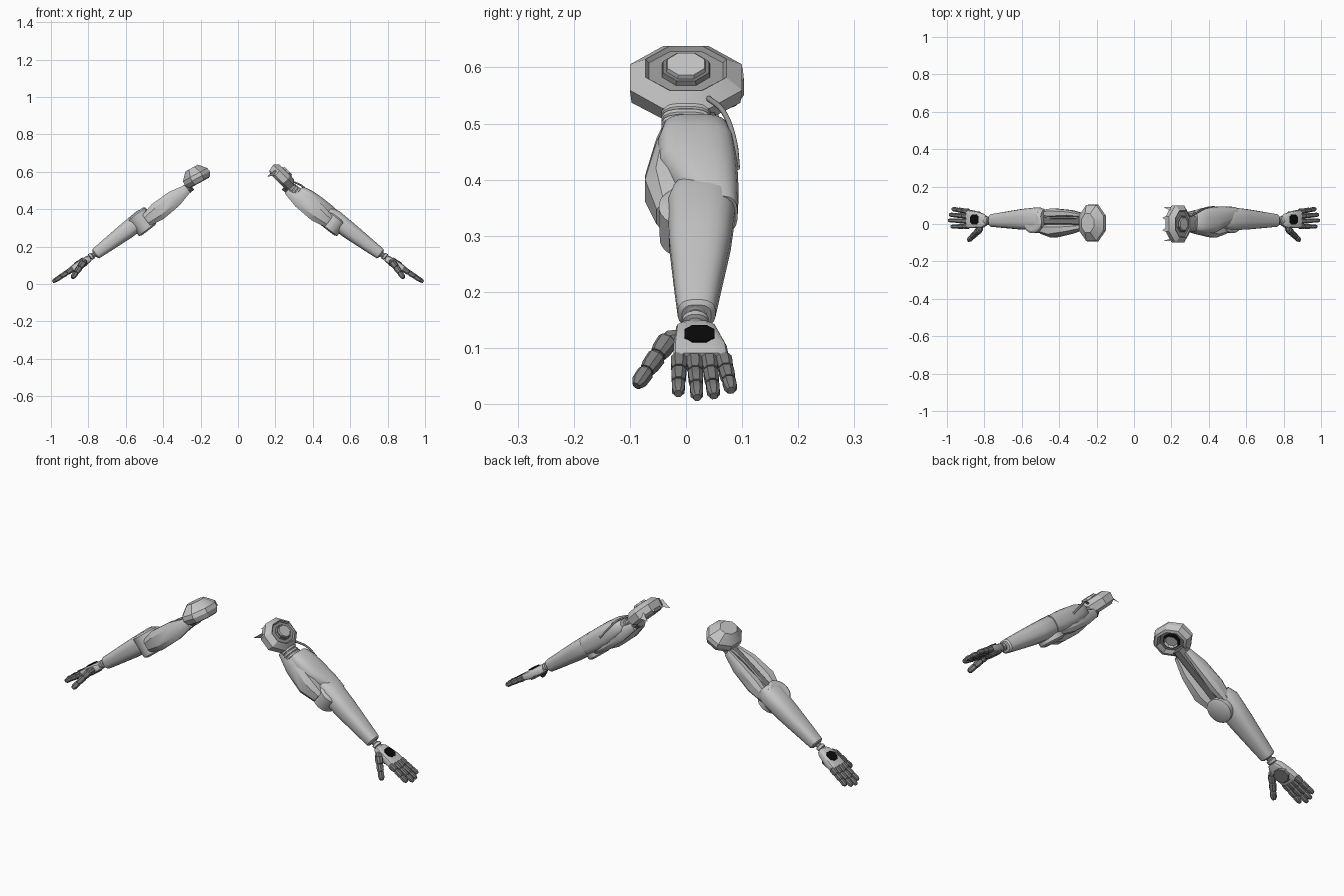
import bpy, bmesh, math
from mathutils import Vector

if "Cube" in bpy.data.objects:
    bpy.data.objects.remove(bpy.data.objects["Cube"])


def mat(name, g):
    m = bpy.data.materials.new(name)
    m.diffuse_color = (g, g, g, 1)
    m.use_nodes = True
    m.node_tree.nodes["Principled BSDF"].inputs["Base Color"].default_value = m.diffuse_color
    return m


MATS = [mat("light_grey", 0.56), mat("dark_grey", 0.2), mat("mid_grey", 0.3), mat("black", 0.003)]
LIGHT, DARK, MID, BLACK = range(4)
ARM = Vector((0.79, 0, -0.61))     # direction down the arm
OUT = Vector((0.61, 0, 0.79))      # outward face of the arm


def finish(name, bm):
    bmesh.ops.recalc_face_normals(bm, faces=bm.faces)
    me = bpy.data.meshes.new(name)
    bm.to_mesh(me)
    bm.free()
    for m in MATS:
        me.materials.append(m)
    ob = bpy.data.objects.new(name, me)
    bpy.context.collection.objects.link(ob)
    return ob


def loft(name, s, rings, d=ARM, up=OUT, n=8, p=1.0, m=LIGHT):
    """rings: (centre, half width, half depth); s mirrors in x; m: one colour or one per band."""
    d = Vector(d).normalized()
    side = up.cross(d).normalized()
    w = d.cross(side)
    k = 1 / math.cos(math.pi / n) if n == 8 else 1
    bm = bmesh.new()
    loops = []
    for c, hy, hw in rings:
        loop = []
        for i in range(n):
            a = 2 * math.pi * (i + 0.5) / n
            ca, sa = math.cos(a), math.sin(a)
            q = Vector(c) + side * (k * hy * math.copysign(abs(ca) ** p, ca)) \
                + w * (k * hw * math.copysign(abs(sa) ** p, sa))
            loop.append(bm.verts.new((s * q.x, q.y, q.z)))
        loops.append(loop)
    mats = m if isinstance(m, list) else [m] * (len(rings) + 1)
    bm.faces.new(loops[0]).material_index = mats[0]
    for j, (a, b) in enumerate(zip(loops, loops[1:])):
        for i in range(n):
            f = bm.faces.new((a[i], a[(i + 1) % n], b[(i + 1) % n], b[i]))
            f.material_index = mats[j + 1]
    bm.faces.new(loops[-1]).material_index = mats[-1]
    return finish(name, bm)


def along(c, d, rows):
    """Rings at offsets t along d from c."""
    d = Vector(d).normalized()
    return [(Vector(c) + d * t, hy, hw) for t, hy, hw in rows]


def digit(name, s, a, b, r, count=3):
    """Finger made of tapered segments."""
    a, b = Vector(a), Vector(b)
    d = b - a
    for i in range(count):
        q = r * (1 - 0.1 * i)
        e = 0.55 if i == count - 1 else 0.8
        rows = [(t, h * q, h * q * 1.05) for t, h in ((0, .75), (.15, 1), (.7, .95), (.98, e))]
        rows = [(t * d.length / count, x, y) for t, x, y in rows]
        loft(f"{name}_segment_{i + 1}", s, along(a + d * (i / count), d, rows), d, n=8, p=0.8, m=DARK)


def cable(name, s, pts, r):
    cu = bpy.data.curves.new(name, 'CURVE')
    cu.dimensions = '3D'
    cu.bevel_depth = r
    cu.bevel_resolution = 1
    cu.resolution_u = 6
    sp = cu.splines.new('BEZIER')
    sp.bezier_points.add(len(pts) - 1)
    for bp, (x, y, z) in zip(sp.bezier_points, pts):
        bp.co = (s * x, y, z)
        bp.handle_left_type = bp.handle_right_type = 'AUTO'
    cu.materials.append(MATS[MID])
    bpy.context.collection.objects.link(bpy.data.objects.new(name, cu))


for s, tag in ((1, "right"), (-1, "left")):
    # forearm sleeve
    loft(f"{tag}_forearm", s, [((.475, .025, .375), .05, .04), ((.51, .028, .352), .062, .05),
                               ((.60, .025, .282), .055, .046), ((.70, .021, .207), .042, .037),
                               ((.76, .019, .162), .034, .031), ((.765, .019, .158), .026, .024)],
         n=20, p=0.75)
    # wrist with ridged collars
    rows = [(0, .02, .018), (.012, .022, .02), (.016, .015, .014), (.024, .015, .014),
            (.028, .024, .02), (.04, .024, .02), (.044, .016, .014), (.065, .018, .015)]
    loft(f"{tag}_wrist", s, along((.755, .017, .166), (.79, 0, -.5), rows), n=16,
         m=[MID, LIGHT, MID, MID, MID, LIGHT, MID, MID, MID])
    # palm and its dark back plate
    hd = Vector((.84, 0, -.54))
    hn = Vector((.54, 0, .84))
    loft(f"{tag}_palm", s, [((.79, .017, .138), .024, .014), ((.805, .018, .130), .036, .02),
                            ((.86, .025, .096), .048, .021), ((.89, .027, .078), .05, .016)],
         d=hd, up=hn, n=16, p=0.5)
    pc = Vector((.842, .024, .107)) + hn * .0185
    loft(f"{tag}_palm_plate", s, along(pc, hn, [(0, .026, .026), (.005, .026, .026)]),
         d=hn, up=hd, n=8, p=0.8, m=BLACK)
    loft(f"{tag}_palm_pad", s, along((.845, .024, .104), -hn, [(.012, .042, .04), (.024, .036, .032)]),
         d=-hn, up=hd, n=8, m=DARK)
    # fingers and thumb
    for i, (y0, y1, x, z) in enumerate(((-.012, -.014, .978, .018), (.015, .02, .992, .011),
                                        (.041, .05, .987, .014), (.066, .081, .973, .024))):
        digit(f"{tag}_finger_{i + 1}", s, (.882, y0, .082), (x, y1, z), .0145)
    loft(f"{tag}_thumb_root", s, along((.822, -.01, .118), (.2, -1, -.2),
         [(0, .016, .014), (.02, .018, .016), (.03, .012, .012)]), d=(.2, -1, -.2), m=DARK)
    digit(f"{tag}_thumb", s, (.826, -.03, .116), (.886, -.089, .032), .0165)
    # faceted upper arm slabs either side of a dark core
    drop = Vector((0, 0, 0)) if s < 0 else OUT * -.008
    for nm, y0, ys, ws in (("front", -.027, .025, 1), ("rear", .056, .018, .75)):
        yy = (y0 + .012, y0, y0 - .008, y0) if nm == "front" else (y0 - .01, y0, y0, y0)
        h = ((.27, .51, .6, .024), (.34, .457, 1, .045), (.43, .387, 1.5, .05), (.49, .34, 1, .034))
        loft(f"{tag}_upper_arm_{nm}_slab", s,
             [(Vector((x, y, z)) + drop, ys * f, w * ws) for y, (x, z, f, w) in zip(yy, h)], p=0.8)
    loft(f"{tag}_upper_arm_core", s, [((.25, .015, .525), .035, .026), ((.48, .02, .355), .04, .032)],
         m=DARK)
    cable(f"{tag}_inner_cable", s, [(.27, .03, .53), (.36, .034, .485), (.48, .03, .385)], .006)
    # elbow disc
    top = .055 if s < 0 else .03
    loft(f"{tag}_elbow_disc", s, along((.515, .013, .335), OUT,
         [(-.06, .046, .046), (-.052, .06, .06), (top - .008, .062, .062), (top, .05, .05)]),
         d=OUT, up=ARM, n=24)

# right: smooth outer shell over the upper arm, with a rim where it overlaps the forearm
loft("right_upper_arm_shell", 1, [((.325, .017, .497), .048, .024), ((.335, .017, .489), .058, .036),
     ((.37, .018, .462), .068, .046), ((.42, .022, .42), .07, .052),
     ((.48, .04, .375), .054, .05), ((.53, .058, .338), .034, .042)], n=20, p=0.7)
# right: ribbed neck under the shoulder
rows = [(.016 * i + e, r, r * .6) for i in range(5) for e, r in ((0, .044), (.009, .044), (.011, .038))]
loft("right_neck", 1, along((.262, .0, .535), ARM, rows), n=16, p=0.7, m=LIGHT)
cable("right_outer_cable", 1, [(.30, .04, .545), (.345, .066, .522), (.385, .085, .475), (.43, .092, .42)], .005)

# right: octagonal shoulder with the socket facing outward
ax = Vector((.7, 0, .71))
rows = [(-.03, .05, .04), (-.055, .075, .058), (-.042, .097, .072), (-.008, .1, .079), (.015, .072, .056),
        (.008, .066, .05), (.008, .043, .037), (.018, .041, .035), (.018, .035, .03), (.026, .033, .028)]
loft("right_shoulder", 1, along((.25, 0, .588), ax, rows), d=ax, up=ARM,
     m=[DARK, DARK, LIGHT, LIGHT, LIGHT, MID, MID, MID, DARK, LIGHT, LIGHT])
# right: jagged panels left on the inner rim
for i, y in enumerate((-.08, -.03, .03, .08)):
    bm = bmesh.new()
    x = .186 if abs(y) < .05 else .2
    vs = [(x, y - .02, x + .43), (x, y + .02, x + .43), (.152, y * 1.1, .60 if abs(y) < .05 else .585)]
    if abs(y) > .05:
        vs = [(.2, y - .012, .61), (.22, y + .012, .58), (.155, y * 1.15, .575)]
    bm.faces.new([bm.verts.new(v) for v in vs])
    finish(f"right_rim_panel_{i + 1}", bm)

# left: octagonal shoulder dome with the socket facing inward
ax = Vector((.48, 0, .877))
rows = [(.02, .03, .026), (.008, .034, .03), (.022, .042, .036), (.022, .062, .048), (0, .07, .054),
        (.004, .084, .066), (.028, .098, .077), (.05, .096, .074), (.09, .05, .038)]
loft("left_shoulder", -1, along((.205, .005, .541), ax, rows), d=ax, up=Vector((.877, 0, -.48)),
     m=[LIGHT, LIGHT, BLACK, DARK, MID, LIGHT, LIGHT, LIGHT, LIGHT, LIGHT])

# smooth shading with sharp edges kept
bpy.ops.object.select_all(action='DESELECT')
for ob in bpy.context.scene.objects:
    if ob.type == 'MESH':
        ob.select_set(True)
        bpy.context.view_layer.objects.active = ob
bpy.ops.object.shade_smooth_by_angle(angle=math.radians(30))
